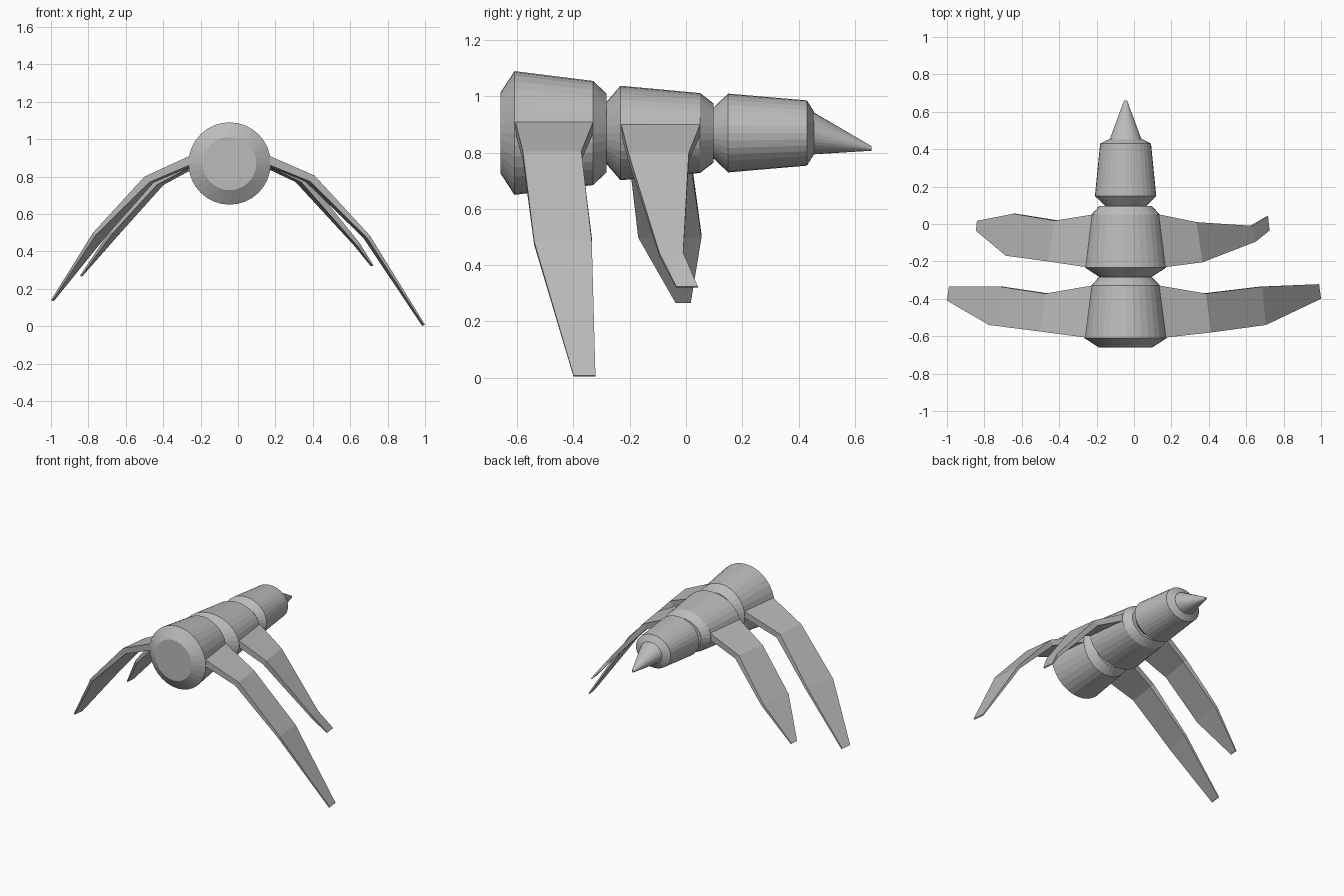
import bpy, math
from mathutils import Vector

cube = bpy.data.objects.get("Cube")
if cube:
    bpy.data.objects.remove(cube)

grey = bpy.data.materials.new("plain grey")
grey.use_nodes = True
colour = (0.5, 0.5, 0.5, 1)
grey.diffuse_color = colour
grey.node_tree.nodes["Principled BSDF"].inputs["Base Color"].default_value = colour

AXIS_X, AXIS_Z, SIDES = -0.045, 0.87, 32


def loft(name, rings):
    """Join equal-sized closed rings into a capped solid."""
    n = len(rings[0])
    verts = [p for ring in rings for p in ring]
    faces = [(k * n + i, k * n + (i + 1) % n, (k + 1) * n + (i + 1) % n, (k + 1) * n + i)
             for k in range(len(rings) - 1) for i in range(n)]
    faces += [tuple(reversed(range(n))), tuple(range(len(verts) - n, len(verts)))]
    mesh = bpy.data.meshes.new(name)
    mesh.from_pydata(verts, [], faces)
    mesh.materials.append(grey)
    obj = bpy.data.objects.new(name, mesh)
    bpy.context.collection.objects.link(obj)
    # consistent outward normals
    import bmesh
    bm = bmesh.new()
    bm.from_mesh(mesh)
    bmesh.ops.recalc_face_normals(bm, faces=bm.faces)
    bm.to_mesh(mesh)
    bm.free()
    return obj


def ring(y, rx, rz, z=AXIS_Z):
    angles = [2 * math.pi * i / SIDES for i in range(SIDES)]
    return [(AXIS_X + rx * math.cos(a), y, z + rz * math.sin(a)) for a in angles]


# Body segments: y, horizontal radius, vertical radius
loft("front_body", [ring(*r) for r in (
    (-0.66, 0.143, 0.143), (-0.61, 0.22, 0.22), (-0.33, 0.185, 0.185), (-0.283, 0.14, 0.14))])
loft("middle_body", [ring(*r) for r in (
    (-0.283, 0.14, 0.11), (-0.233, 0.217, 0.168), (0.05, 0.183, 0.142), (0.097, 0.14, 0.106))])
loft("rear_body", [ring(*r) for r in (
    (0.097, 0.11, 0.09), (0.15, 0.164, 0.14), (0.43, 0.136, 0.116), (0.455, 0.086, 0.076))])

# Drooping tail spike
loft("tail_spike", [ring(0.45, 0.086, 0.076), ring(0.66, 0.008, 0.008, 0.815)])


def leg(name, stations):
    """Flat jointed leg; stations hold front x, front y, back x, back y, top z."""
    thickness = (0.045, 0.04, 0.02, 0.008)
    rings = []
    for i, (fx, fy, bx, by, z) in enumerate(stations):
        before, after = stations[max(i - 1, 0)], stations[min(i + 1, len(stations) - 1)]
        run = Vector((after[0] - before[0], 0, after[4] - before[4])).normalized()
        down = Vector((run.z, 0, -run.x))
        if down.z > 0:
            down = -down
        down *= thickness[i]
        front, back = Vector((fx, fy, z)), Vector((bx, by, z))
        rings.append([front, back, back + down, front + down])
    # bury the root in the body
    root = [Vector((AXIS_X + (p.x - AXIS_X) * 0.75, p.y, p.z)) for p in rings[0]]
    loft(name, [root] + rings)


leg("front_left_leg", [(0.17, -0.607, 0.14, -0.33, 0.91), (0.41, -0.58, 0.385, -0.372, 0.805),
                       (0.705, -0.54, 0.685, -0.335, 0.485), (1.0, -0.40, 0.99, -0.322, 0.008)])
leg("front_right_leg", [(-0.26, -0.607, -0.23, -0.33, 0.91), (-0.5, -0.575, -0.475, -0.372, 0.8),
                        (-0.775, -0.54, -0.715, -0.335, 0.5), (-1.0, -0.41, -0.99, -0.335, 0.14)])
leg("rear_left_leg", [(0.17, -0.23, 0.14, 0.05, 0.90), (0.365, -0.205, 0.335, 0.01, 0.80),
                      (0.65, -0.095, 0.635, -0.01, 0.445), (0.725, -0.035, 0.717, 0.042, 0.325)])
leg("rear_right_leg", [(-0.26, -0.23, -0.225, 0.05, 0.90), (-0.46, -0.2, -0.425, 0.018, 0.785),
                       (-0.685, -0.17, -0.645, 0.055, 0.51), (-0.845, -0.037, -0.84, 0.017, 0.27)])
